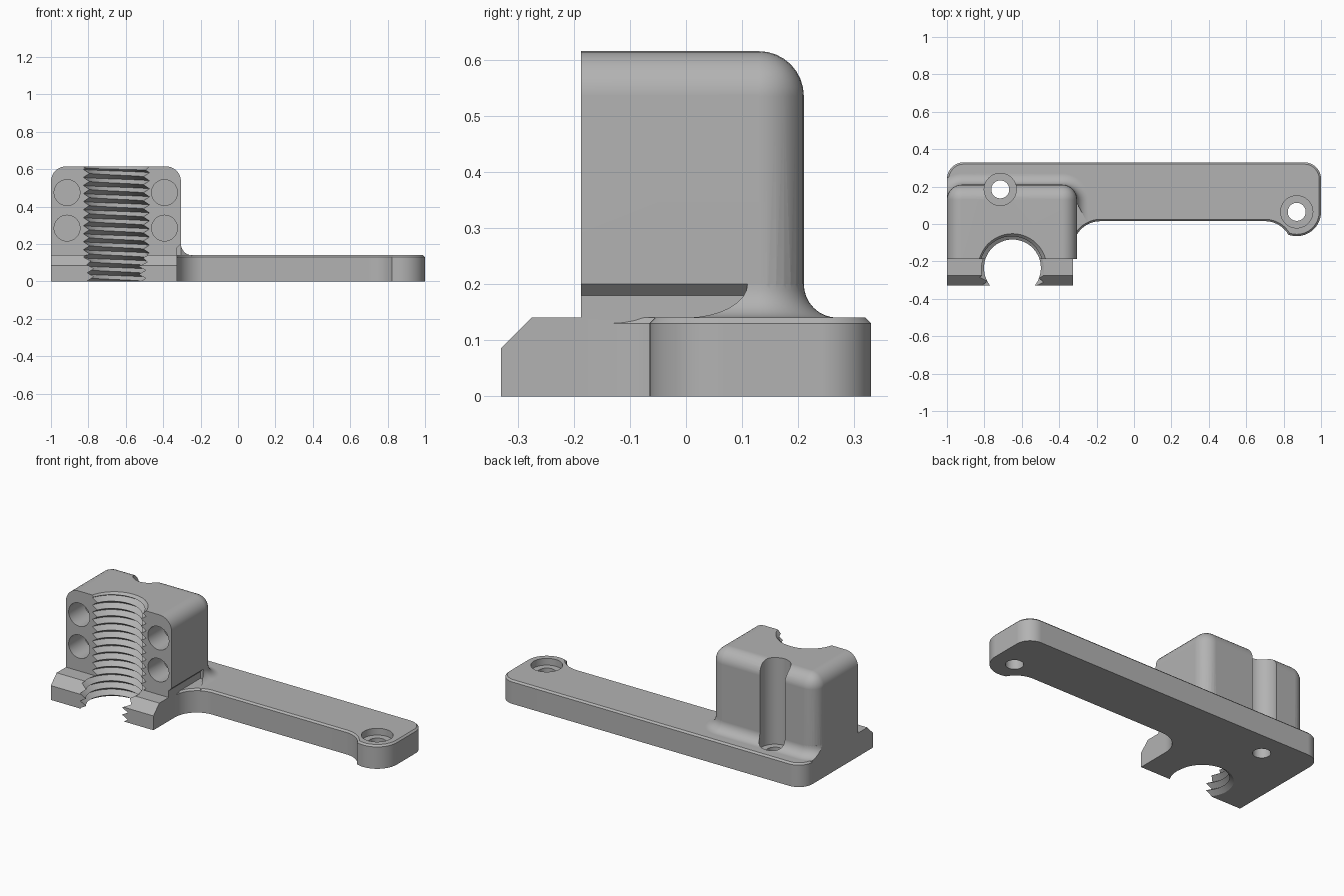
import bpy, bmesh
from math import sin, cos, pi, radians
from mathutils import Vector, Matrix

cube = bpy.data.objects.get("Cube")
if cube:
    bpy.data.objects.remove(cube, do_unlink=True)

grey = bpy.data.materials.new("grey plastic")
grey.use_nodes = True
grey.diffuse_color = (0.45, 0.45, 0.45, 1)
grey.node_tree.nodes["Principled BSDF"].inputs["Base Color"].default_value = grey.diffuse_color


def to_object(name, bm):
    bmesh.ops.recalc_face_normals(bm, faces=bm.faces)
    mesh = bpy.data.meshes.new(name)
    bm.to_mesh(mesh)
    bm.free()
    mesh.materials.append(grey)
    obj = bpy.data.objects.new(name, mesh)
    bpy.context.scene.collection.objects.link(obj)
    return obj


def loft(name, rings):
    """Closed solid through rings of equal length."""
    bm = bmesh.new()
    rows = [[bm.verts.new(p) for p in ring] for ring in rings]
    n = len(rows[0])
    for a, b in zip(rows, rows[1:]):
        for i in range(n):
            bm.faces.new((a[i], a[(i + 1) % n], b[(i + 1) % n], b[i]))
    bm.faces.new(rows[0][::-1])
    bm.faces.new(rows[-1])
    return to_object(name, bm)


def prism(name, points, axis, low, high):
    """Extrude a 2D profile along x, y or z."""
    def place(p, d):
        v = list(p)
        v.insert("xyz".index(axis), d)
        return Vector(v)
    return loft(name, [[place(p, d) for p in points] for d in (low, high)])


def cylinder(name, centre, axis, low, high, radius, radius_high=None):
    rings = []
    for d, r in ((low, radius), (high, radius_high or radius)):
        ring = []
        for i in range(48):
            a = 2 * pi * i / 48
            v = [centre[0] + r * cos(a), centre[1] + r * sin(a)]
            v.insert("xyz".index(axis), d)
            ring.append(v)
        rings.append(ring)
    return loft(name, rings)


def arc(x, y, r, start, end, steps=12):
    angles = [radians(start + (end - start) * i / steps) for i in range(steps + 1)]
    return [(x + r * cos(a), y + r * sin(a)) for a in angles]


def combine(target, other, operation):
    mod = target.modifiers.new(operation, 'BOOLEAN')
    mod.operation = operation
    mod.solver = 'EXACT'
    mod.object = other
    bpy.context.view_layer.objects.active = target
    bpy.ops.object.modifier_apply(modifier=mod.name)
    bpy.data.objects.remove(other, do_unlink=True)


# Upright block with rounded top and back edges
def make_block():
    bm = bmesh.new()
    low, high = Vector((-1, -0.187, 0)), Vector((-0.305, 0.21, 0.615))
    size = high - low
    bmesh.ops.create_cube(bm, size=1, matrix=Matrix.Translation((low + high) / 2)
                          @ Matrix.Diagonal((*size, 1)))
    edges = []
    for e in bm.edges:
        mid = (e.verts[0].co + e.verts[1].co) / 2
        at_top, at_back = mid.z > 0.6, mid.y > 0.2
        at_side = abs(mid.x + 0.6525) > 0.3
        if at_top + at_back + at_side == 2 and mid.z > 0.1:
            edges.append(e)
    bmesh.ops.bevel(bm, geom=edges, offset=0.08, segments=8, profile=0.5,
                    affect='EDGES', clamp_overlap=True)
    return to_object("clamp_bracket", bm)


# Long arm plate with a chamfered top edge
def make_plate():
    outline = [(-1, -0.13)]
    outline += arc(-0.18, -0.13, 0.145, 180, 90)
    outline += arc(0.70, -0.13, 0.145, 90, 33)
    outline += arc(0.87, 0.065, 0.13, -111, 0, 20)
    outline += arc(0.91, 0.24, 0.09, 0, 90)
    outline += arc(-0.91, 0.24, 0.09, 90, 180)
    pts = [Vector(p) for p in outline]
    inner = []
    for i, p in enumerate(pts):
        d1 = (p - pts[i - 1]).normalized()
        d2 = (pts[(i + 1) % len(pts)] - p).normalized()
        t = (d1 + d2).normalized()
        inner.append(p + 0.01 * Vector((-t.y, t.x)) / max(t.dot(d1), 0.5))
    return loft("arm_plate", [[(*p, z) for p in ring] for ring, z in
                              ((pts, 0), (pts, 0.13), (inner, 0.14))])


# Concave fillet where the block meets the plate
def make_fillet():
    def ring(o, z):
        pts = [(-0.305 + o, -0.15)] + arc(-0.385, 0.13, 0.08 + o, 0, 90)
        pts += arc(-0.92, 0.13, 0.08 + o, 90, 180) + [(-1 - o, -0.15)]
        return [(*p, z) for p in pts]
    rings = [ring(0.06, 0.13)]
    for i in range(9):
        a = pi / 2 * (1 - i / 8)
        rings.append(ring(0.06 - 0.06 * cos(a), 0.2 - 0.06 * sin(a)))
    rings.append(ring(-0.02, 0.2))
    fillet = loft("base_fillet", rings)
    trim = prism("fillet_trim", [(-1.2, -0.3), (-0.2, -0.3), (-0.2, -0.083), (-0.315, 0.128),
                                 (-1, 0.128), (-1, 0.5), (-1.2, 0.5)], "z", 0, 0.4)
    combine(fillet, trim, 'DIFFERENCE')
    return fillet


# Helical cutter for the threaded bore
def make_thread(x, y, crest, root, pitch, z0, rows, n=64):
    bm = bmesh.new()
    grid = []
    for k in range(rows):
        r = root if k % 2 else crest
        grid.append([bm.verts.new((x + r * cos(2 * pi * j / n), y + r * sin(2 * pi * j / n),
                                   z0 + (k / 2 + j / n) * pitch)) for j in range(n)])

    def vert(j, k):
        return grid[k][j] if j < n else grid[k + 2][0]
    for k in range(rows - 3):
        for j in range(n):
            bm.faces.new((vert(j, k), vert(j + 1, k), vert(j + 1, k + 1), vert(j, k + 1)))
    for k in (0, rows - 3):
        centre = bm.verts.new((x, y, z0 + k / 2 * pitch))
        loop = [vert(j, k) for j in range(n + 1)] + [grid[k + 1][0], grid[k][0]]
        for a, b in zip(loop, loop[1:]):
            bm.faces.new((centre, a, b))
    return to_object("thread_cutter", bm)


bracket = make_block()

# Step under the block's side
combine(bracket, prism("undercut", [(-0.325, -0.1), (-0.2, -0.1), (-0.2, 0.2),
                                    (-0.305, 0.2), (-0.325, 0.18)], "y", -0.5, 0.11), 'DIFFERENCE')

# Front jaw with a sloped lip
combine(bracket, prism("front_jaw", [(-0.33, 0), (-0.33, 0.085), (-0.275, 0.14),
                                     (0.1, 0.14), (0.1, 0)], "x", -1, -0.325), 'UNION')
combine(bracket, make_plate(), 'UNION')
combine(bracket, make_fillet(), 'UNION')

# Threaded bore and its lead-in
bore = (-0.65, -0.235)
combine(bracket, make_thread(*bore, 0.152, 0.183, 0.043, -0.13, 42), 'DIFFERENCE')
combine(bracket, cylinder("lead_in", bore, "z", 0.575, 0.625, 0.145, 0.193), 'DIFFERENCE')

# Screw holes with counterbores; the left one leaves a channel up the block
for centre in ((-0.715, 0.185), (0.87, 0.065)):
    combine(bracket, cylinder("counterbore", centre, "z", 0.1, 0.8, 0.086), 'DIFFERENCE')
    combine(bracket, cylinder("screw_hole", centre, "z", -0.1, 0.2, 0.048), 'DIFFERENCE')

# Four blind holes in the front face
for x in (-0.914, -0.393):
    for z in (0.285, 0.475):
        combine(bracket, cylinder("blind_hole", (x, z), "y", -0.3, -0.04, 0.069), 'DIFFERENCE')

# Smooth shading with crisp edges
bpy.ops.object.select_all(action='DESELECT')
bracket.select_set(True)
bpy.context.view_layer.objects.active = bracket
bpy.ops.object.shade_smooth_by_angle(angle=radians(30))
weighted = bracket.modifiers.new("weighted_normals", 'WEIGHTED_NORMAL')
weighted.keep_sharp = True
